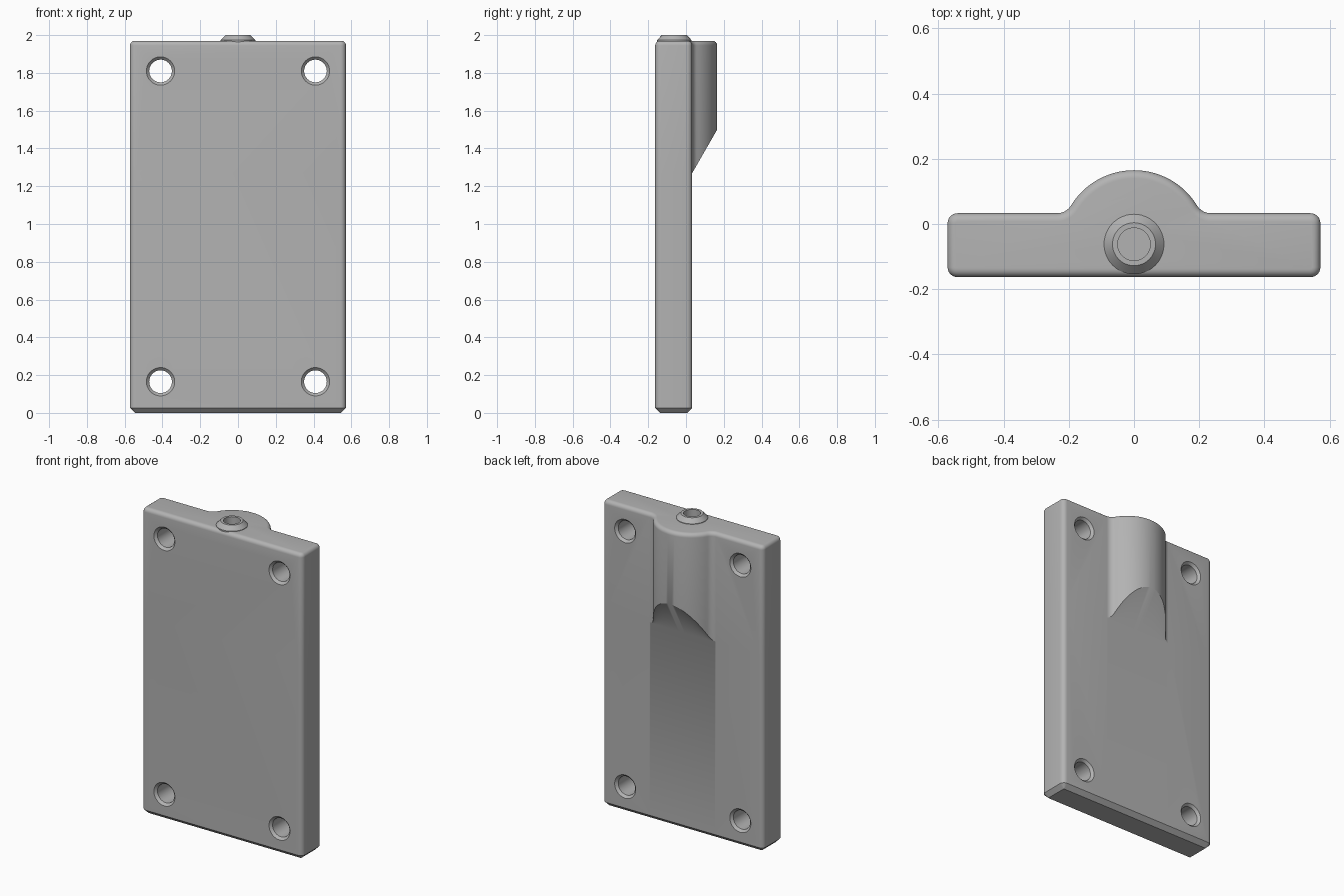
import bpy, bmesh, math
from mathutils import Matrix, Vector

if "Cube" in bpy.data.objects:
    bpy.data.objects.remove(bpy.data.objects["Cube"])

HALF_W, FRONT, BACK, TOP = 0.572, -0.163, 0.033, 1.97
CORNER, EDGE = 0.03, 0.025
AXIS_Y, BULGE_R, FILLET_R = -0.062, 0.227, 0.05
SLOPE_Z, SLOPE = 1.27, 1.74

grey = bpy.data.materials.new("plain grey")
grey.use_nodes = True
colour = (0.45, 0.45, 0.45, 1)
grey.diffuse_color = colour
grey.node_tree.nodes["Principled BSDF"].inputs["Base Color"].default_value = colour


def arc(cx, cy, r, start, end, n):
    angles = [start + (end - start) * i / n for i in range(n + 1)]
    return [Vector((cx + r * math.cos(a), cy + r * math.sin(a))) for a in angles]


def finish(bm, name):
    bmesh.ops.remove_doubles(bm, verts=bm.verts, dist=1e-5)
    bmesh.ops.recalc_face_normals(bm, faces=bm.faces)
    mesh = bpy.data.meshes.new(name)
    bm.to_mesh(mesh)
    bm.free()
    mesh.materials.append(grey)
    obj = bpy.data.objects.new(name, mesh)
    bpy.context.collection.objects.link(obj)
    return obj


def lathe(bm, profile, matrix, closed=False, n=48):
    """Spin (radius, height) points about the z axis; cap the ends if open."""
    rings = [[bm.verts.new(matrix @ Vector((p.x, p.y, h))) for p in arc(0, 0, r, 0, math.tau, n)[:n]]
             for r, h in profile]
    bridge(bm, rings + rings[:1] if closed else rings, not closed)


def bridge(bm, rings, caps=True):
    for a, b in zip(rings, rings[1:]):
        for i in range(len(a)):
            j = (i + 1) % len(a)
            bm.faces.new((a[i], a[j], b[j], b[i]))
    if caps:
        bm.faces.new(rings[0])
        bm.faces.new(rings[-1])


def inset(points, d):
    """Move a counter-clockwise outline inward by d."""
    out = []
    for i, p in enumerate(points):
        e1 = (p - points[i - 1]).normalized()
        e2 = (points[(i + 1) % len(points)] - p).normalized()
        n = Vector((-e1.y - e2.y, e1.x + e2.x)).normalized()
        out.append(p + n * d / n.dot(Vector((-e1.y, e1.x))))
    return out


def smooth(obj):
    bpy.ops.object.select_all(action='DESELECT')
    obj.select_set(True)
    bpy.context.view_layer.objects.active = obj
    bpy.ops.object.shade_smooth_by_angle(angle=math.radians(30))


# Outline seen from above: right half of a rounded plate with a filleted bulge
q = math.pi / 2
fy = BACK + FILLET_R
fx = math.sqrt((BULGE_R + FILLET_R) ** 2 - (fy - AXIS_Y) ** 2)
tilt = math.atan2(fy - AXIS_Y, fx)
half = arc(HALF_W - CORNER, FRONT + CORNER, CORNER, -q, 0, 6)
half += arc(HALF_W - CORNER, BACK - CORNER, CORNER, 0, q, 6)
half += arc(fx, fy, FILLET_R, -q, tilt - math.pi, 8)
half += arc(0, AXIS_Y, BULGE_R, tilt, q, 16)[1:]
outline = half + [Vector((-p.x, p.y)) for p in reversed(half[:-1])]
plain = [Vector((p.x, min(p.y, BACK))) for p in outline]

# Plate: loft from chamfered bottom, over the sloped bulge, to the rounded top
bm = bmesh.new()
layers = [(inset(plain, 0.027), 0), (plain, 0.027)]
rings = [[bm.verts.new((p.x, p.y, z)) for p in pts] for pts, z in layers]
rings.append([bm.verts.new((p.x, p.y, SLOPE_Z)) for p in plain])
rings.append([bm.verts.new((p.x, p.y, SLOPE_Z + SLOPE * max(0, p.y - BACK))) for p in outline])
for i in range(7):
    a = q * i / 6
    z = TOP - EDGE + EDGE * math.sin(a)
    rings.append([bm.verts.new((p.x, p.y, z)) for p in inset(outline, EDGE * (1 - math.cos(a)))])
bridge(bm, rings)
plate = finish(bm, "mounting_plate")

# Drills: four through holes countersunk on both sides, and the socket bore
bm = bmesh.new()
depth = BACK - FRONT
drill = [(0.09, -0.015), (0.06, 0.015), (0.06, depth - 0.015), (0.09, depth + 0.015)]
for x in (-0.41, 0.41):
    for z in (0.165, 1.81):
        place = Matrix.Translation((x, FRONT, z)) @ Matrix.Rotation(-q, 4, 'X')
        lathe(bm, drill, place)
axis = Matrix.Translation((0, AXIS_Y, 0))
lathe(bm, [(0.05, 1.8), (0.05, 2.1)], axis)
cutter = finish(bm, "drills")
cutter.hide_render = True

mod = plate.modifiers.new("holes", 'BOOLEAN')
mod.operation = 'DIFFERENCE'
mod.solver = 'EXACT'
mod.object = cutter
bpy.context.view_layer.objects.active = plate
bpy.ops.object.modifier_apply(modifier=mod.name)
bpy.data.objects.remove(cutter)
smooth(plate)

# Socket collar on the top edge
bm = bmesh.new()
lathe(bm, [(0.05, 1.92), (0.092, 1.92), (0.092, 1.973), (0.066, 2.0), (0.05, 2.0)], axis, closed=True)
smooth(finish(bm, "socket_collar"))
